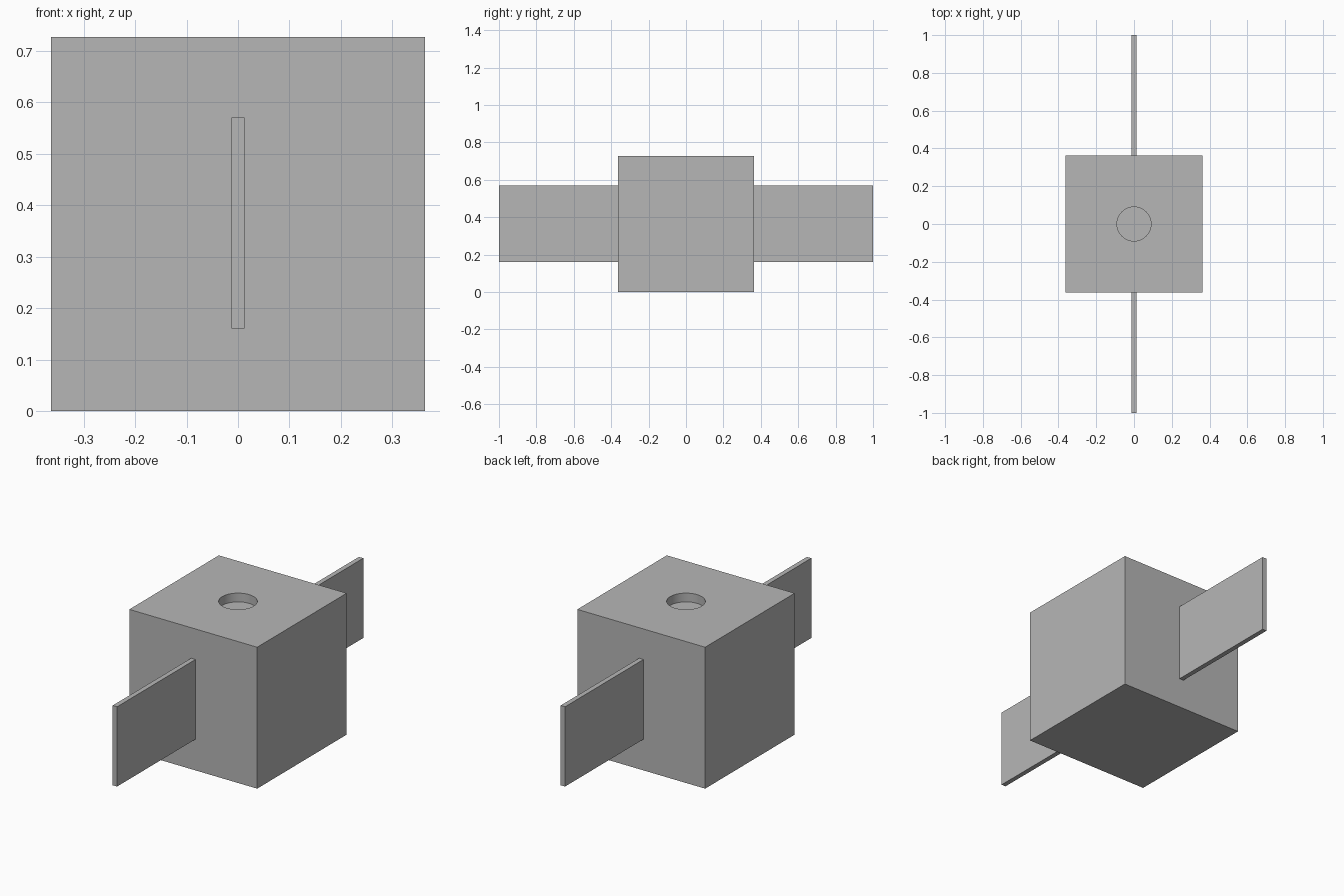
import bpy
import math

default = bpy.data.objects.get("Cube")
if default:
    bpy.data.objects.remove(default, do_unlink=True)

SIDE = 0.727
HOLE_RADIUS, HOLE_DEPTH = 0.09, 0.045
FIN_THICK, FIN_LOW, FIN_HIGH = 0.025, 0.16, 0.57

grey = bpy.data.materials.new("plain grey")
grey.use_nodes = True
colour = (0.47, 0.47, 0.47, 1)
grey.diffuse_color = colour
grey.node_tree.nodes["Principled BSDF"].inputs["Base Color"].default_value = colour


def box(name, low, high):
    centre = [(a + b) / 2 for a, b in zip(low, high)]
    bpy.ops.mesh.primitive_cube_add(size=1, location=centre)
    obj = bpy.context.object
    obj.name = name
    obj.scale = [b - a for a, b in zip(low, high)]
    bpy.ops.object.transform_apply(location=False, rotation=False, scale=True)
    obj.data.materials.append(grey)
    return obj


# Cube body
half = SIDE / 2
body = box("body", (-half, -half, 0), (half, half, SIDE))

# Shallow round recess in the top
bpy.ops.mesh.primitive_cylinder_add(
    vertices=64, radius=HOLE_RADIUS, depth=HOLE_DEPTH * 2, location=(0, 0, SIDE))
cutter = bpy.context.object
cutter.name = "recess_cutter"
cutter.hide_render = True
cutter.data.materials.append(grey)

bpy.ops.object.select_all(action="DESELECT")
body.select_set(True)
bpy.context.view_layer.objects.active = body
cut = body.modifiers.new("recess", "BOOLEAN")
cut.operation = "DIFFERENCE"
cut.solver = "EXACT"
cut.object = cutter
bpy.ops.object.modifier_apply(modifier=cut.name)
bpy.data.objects.remove(cutter, do_unlink=True)
bpy.ops.object.shade_smooth_by_angle(angle=math.radians(30))

# Thin upright fins at front and back
for name, y0, y1 in (("front_fin", -1, -half), ("back_fin", half, 1)):
    box(name, (-FIN_THICK / 2, y0, FIN_LOW), (FIN_THICK / 2, y1, FIN_HIGH))
